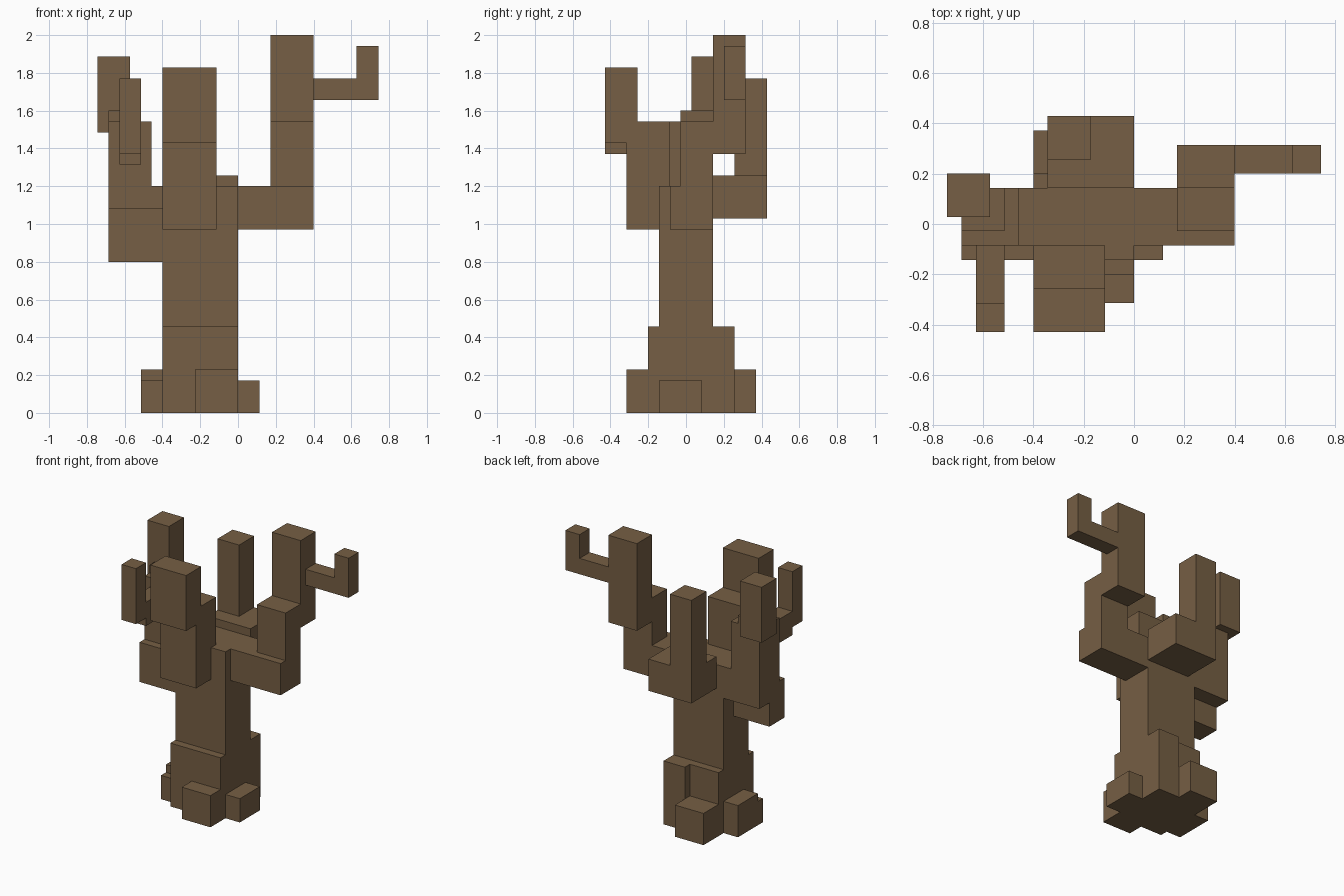
import bpy
import bmesh
from mathutils import Vector

default = bpy.data.objects.get("Cube")
if default:
    bpy.data.objects.remove(default, do_unlink=True)

# Everything sits on a block grid, 35 blocks tall
U = 2 / 35

BARK = (0.181, 0.114, 0.058, 1)
bark = bpy.data.materials.new("brown bark")
bark.use_nodes = True
bark.diffuse_color = BARK
bsdf = bark.node_tree.nodes["Principled BSDF"]
bsdf.inputs["Base Color"].default_value = BARK
bsdf.inputs["Roughness"].default_value = 0.9


def block(name, x, y, z):
    """Box spanning the given (min, max) ranges in blocks."""
    lo, hi = (Vector(c) * U for c in zip(x, y, z))
    bm = bmesh.new()
    bmesh.ops.create_cube(bm, size=1)
    for v in bm.verts:
        v.co = [lo[i] if v.co[i] < 0 else hi[i] for i in range(3)]
    mesh = bpy.data.meshes.new(name)
    bm.to_mesh(mesh)
    bm.free()
    mesh.materials.append(bark)
    bpy.context.collection.objects.link(bpy.data.objects.new(name, mesh))


# Trunk
block("trunk_base", (-7, 0), (-3.5, 3.5), (0, 8))
block("trunk", (-7, 0), (-2.5, 2.5), (8, 21))
block("trunk_buttress", (-3, 0), (3.5, 4.5), (0, 8))

# Roots
block("front_root", (-4, 0), (-5.5, -3.5), (0, 4))
block("back_root", (-7, -3), (3.5, 6.5), (0, 4))
block("left_root", (0, 2), (-2.5, 1.5), (0, 3))
block("right_root", (-9, -7), (-1.5, 2.5), (0, 4))
block("right_root_step", (-9, -7), (-2.5, -1.5), (0, 3))

# Left branch, with a twig near its top
block("left_branch", (0, 7), (-1.5, 2.5), (17, 21))
block("left_branch_riser", (3, 7), (-0.5, 2.5), (21, 27))
block("left_branch_top", (3, 7), (2.5, 5.5), (24, 35))
block("left_twig", (7, 11), (3.5, 5.5), (29, 31))
block("left_twig_tip", (11, 13), (3.5, 5.5), (29, 34))

# Front branch
block("front_branch", (-7, -2), (-5.5, -1.5), (17, 27))
block("front_branch_top", (-7, -2), (-7.5, -4.5), (25, 32))

# Back branch
block("back_branch", (-6, 0), (2.5, 7.5), (18, 22))
block("back_branch_top", (-6, -3), (4.5, 7.5), (22, 31))

# Right branch, with a twig reaching forward
block("right_branch_underside", (-12, -7), (-2.5, 0.5), (14, 19))
block("right_branch", (-12, -7), (-1.5, 2.5), (17, 21))
block("right_branch_riser", (-12, -8), (-1.5, 2.5), (21, 27))
block("right_branch_step", (-12, -9), (-0.5, 2.5), (27, 28))
block("right_branch_top", (-13, -10), (0.5, 3.5), (26, 33))
block("right_twig", (-11, -9), (-5.5, -1.5), (23, 26))
block("right_twig_tip", (-11, -9), (-7.5, -5.5), (24, 31))
